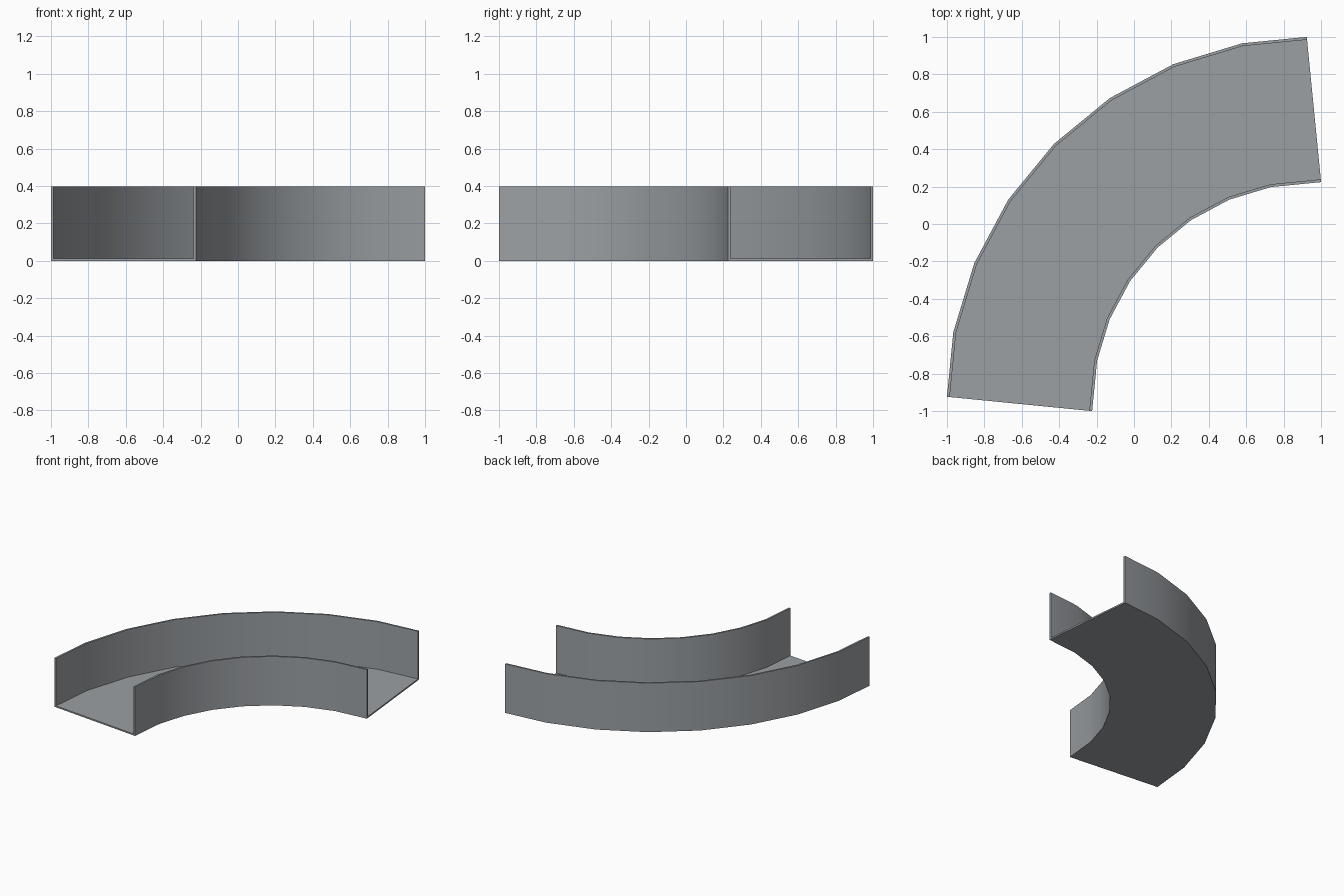
import bpy
import bmesh
from math import cos, sin, pi, radians

cube = bpy.data.objects.get("Cube")
if cube:
    bpy.data.objects.remove(cube, do_unlink=True)

# Dimensions of the curved tray
SEGMENTS = 8
CENTRE = 0.962          # bend centre sits at (CENTRE, -CENTRE)
RADIUS = 1.574          # centreline radius
HALF = 0.39             # half width
HEIGHT = 0.397
WALL = 0.015
FLOOR = 0.012

metal = bpy.data.materials.new("galvanised grey")
metal.use_nodes = True
colour = (0.33, 0.352, 0.37, 1)
metal.diffuse_color = colour
metal.node_tree.nodes["Principled BSDF"].inputs["Base Color"].default_value = colour

# U-shaped channel section: (outward offset, height)
inner = HALF - WALL
profile = [(-HALF, 0), (HALF, 0), (HALF, HEIGHT), (inner, HEIGHT),
           (inner, FLOOR), (-inner, FLOOR), (-inner, HEIGHT), (-HALF, HEIGHT)]

# Sweep the section along the bend: mitred joints, ends cut square
step = pi / 2 / SEGMENTS
bm = bmesh.new()
rings = []
for i in range(SEGMENTS + 1):
    angle = pi - i * step
    normal, stretch = angle, 1 / cos(step / 2)
    if i == 0:
        normal, stretch = angle - step / 2, 1
    elif i == SEGMENTS:
        normal, stretch = angle + step / 2, 1
    x = CENTRE + RADIUS * cos(angle)
    y = -CENTRE + RADIUS * sin(angle)
    rings.append([bm.verts.new((x + d * stretch * cos(normal),
                                y + d * stretch * sin(normal), z))
                  for d, z in profile])

count = len(profile)
for a, b in zip(rings, rings[1:]):
    for j in range(count):
        k = (j + 1) % count
        bm.faces.new((a[j], a[k], b[k], b[j]))

# Cap each end with a floor strip and two wall strips
for r in (rings[0], rings[-1]):
    bm.faces.new((r[0], r[1], r[4], r[5]))
    bm.faces.new((r[1], r[2], r[3], r[4]))
    bm.faces.new((r[0], r[5], r[6], r[7]))
bmesh.ops.recalc_face_normals(bm, faces=bm.faces)

mesh = bpy.data.meshes.new("curved_channel")
bm.to_mesh(mesh)
bm.free()
mesh.materials.append(metal)
channel = bpy.data.objects.new("curved_channel", mesh)
bpy.context.collection.objects.link(channel)

# Smooth bend, sharp folds
bpy.ops.object.select_all(action="DESELECT")
channel.select_set(True)
bpy.context.view_layer.objects.active = channel
bpy.ops.object.shade_smooth_by_angle(angle=radians(30))
